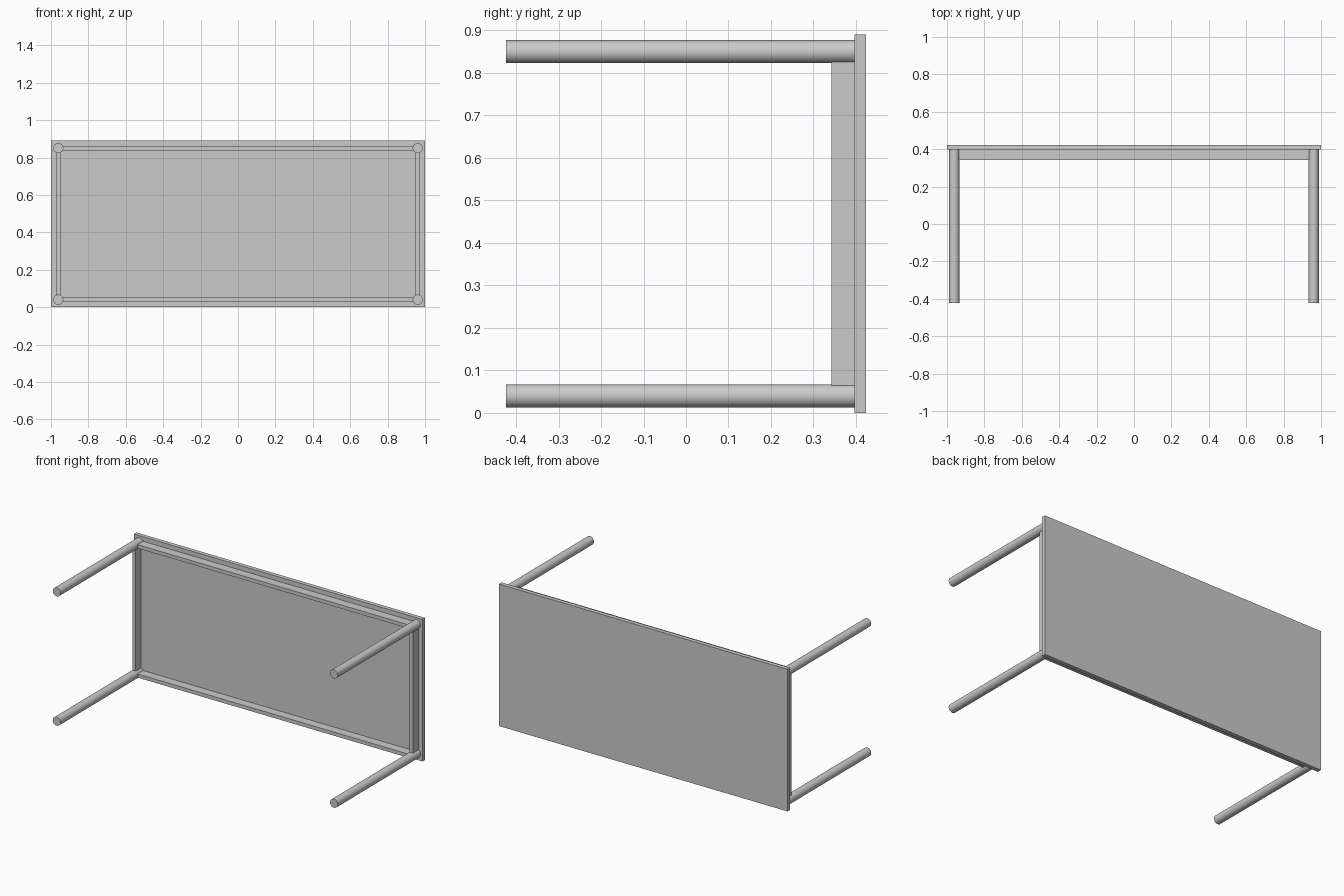
import bpy
import math

if "Cube" in bpy.data.objects:
    bpy.data.objects.remove(bpy.data.objects["Cube"], do_unlink=True)

# One plain grey for the whole table
grey = bpy.data.materials.new("light_grey")
grey.use_nodes = True
colour = (0.6, 0.6, 0.6, 1)
grey.diffuse_color = colour
grey.node_tree.nodes["Principled BSDF"].inputs["Base Color"].default_value = colour

HEIGHT = 0.89          # width of the table top, standing on edge
MID = HEIGHT / 2
FRONT, BACK = -0.423, 0.423
BOARD = 0.026          # table top thickness
UNDER = BACK - BOARD   # underside of the table top
LEG_X, LEG_Z = 0.961, 0.405   # leg offsets from the centre
LEG_R = 0.027
RAIL_T, RAIL_D = 0.023, 0.055


def box(name, centre, size):
    bpy.ops.mesh.primitive_cube_add(size=1, location=centre)
    ob = bpy.context.object
    ob.name = name
    ob.scale = size
    bpy.ops.object.transform_apply(location=False, rotation=False, scale=True)
    ob.data.materials.append(grey)


# Table top, tipped onto its long edge
box("table_top", (0, BACK - BOARD / 2, MID), (2, BOARD, HEIGHT))

# Round legs pointing forward
for side, sx in (("left", 1), ("right", -1)):
    for level, sz in (("upper", 1), ("lower", -1)):
        bpy.ops.mesh.primitive_cylinder_add(
            vertices=48, radius=LEG_R, depth=UNDER - FRONT,
            location=(sx * LEG_X, (UNDER + FRONT) / 2, MID + sz * LEG_Z),
            rotation=(math.pi / 2, 0, 0))
        leg = bpy.context.object
        leg.name = f"{level}_{side}_leg"
        leg.data.materials.append(grey)
        bpy.ops.object.shade_smooth_by_angle(angle=math.radians(35))

# Rails under the top, running from leg to leg
rail_y = UNDER - RAIL_D / 2
gap = LEG_R * 0.8
for level, s in (("upper", 1), ("lower", -1)):
    box(f"{level}_long_rail", (0, rail_y, MID + s * LEG_Z),
        (2 * (LEG_X - gap), RAIL_D, RAIL_T))
for side, s in (("left", 1), ("right", -1)):
    box(f"{side}_short_rail", (s * LEG_X, rail_y, MID),
        (RAIL_T, RAIL_D, 2 * (LEG_Z - gap)))
